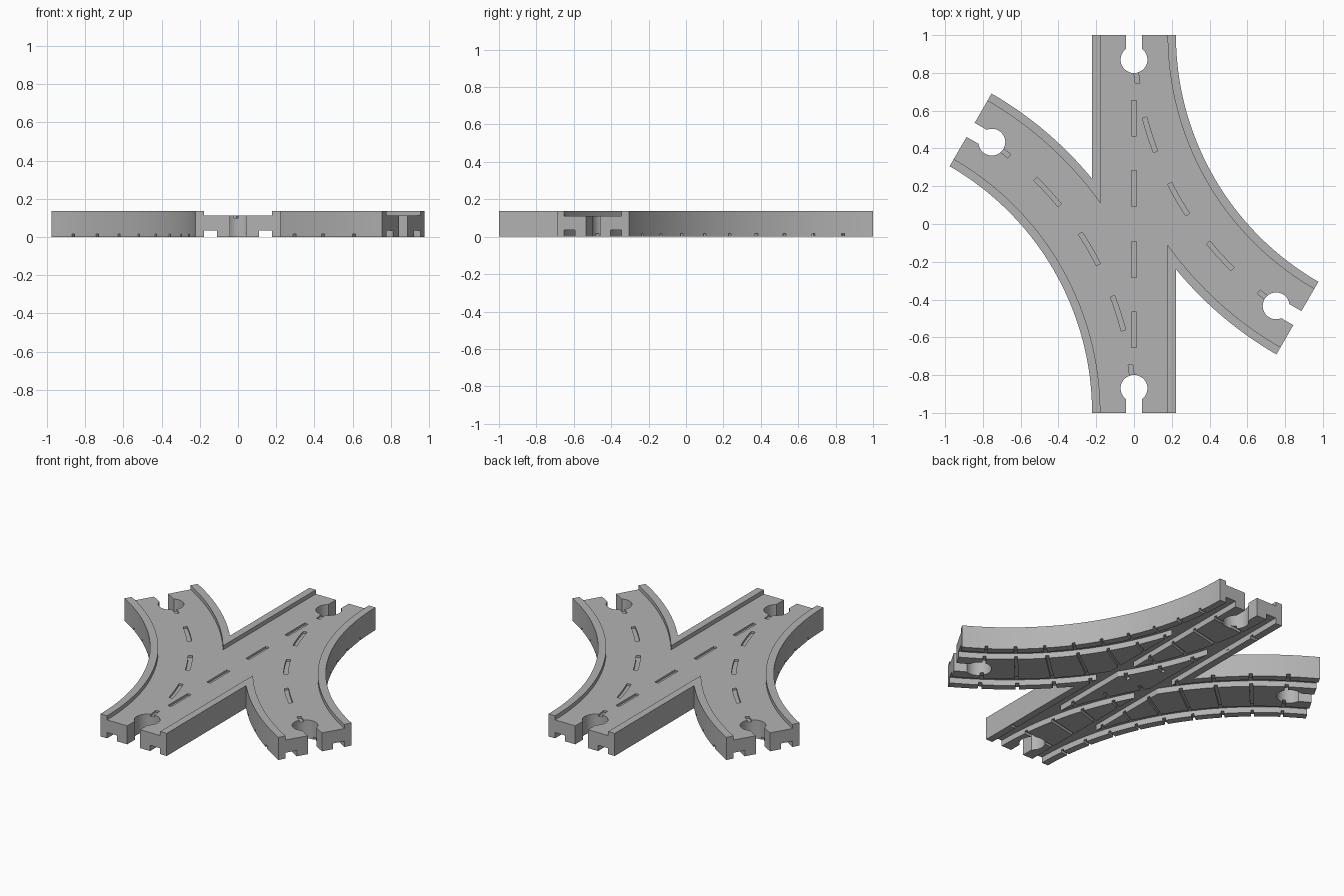
import bpy
import bmesh
from math import acos, asin, cos, sin, pi, radians

cube = bpy.data.objects.get("Cube")
if cube:
    bpy.data.objects.remove(cube, do_unlink=True)

RADIUS = 1.73      # centre line of each curved branch
HALF = 0.222       # half width of the track
ROAD = 0.178       # half width between the kerbs
DECK, TOP = 0.112, 0.137
SWEEP = 60

grey = bpy.data.materials.new("light_grey")
grey.use_nodes = True
colour = (0.45, 0.45, 0.45, 1)
grey.diffuse_color = colour
grey.node_tree.nodes["Principled BSDF"].inputs["Base Color"].default_value = colour


def turned(points):
    """The same points turned half a circle about the middle."""
    return [(-x, -y) for x, y in points]


def arc(r, start, end, steps=40):
    """Points on the left branch, angles in degrees."""
    angles = [radians(start + (end - start) * i / steps) for i in range(steps + 1)]
    return [(r * cos(a) - RADIUS, r * sin(a) - 1) for a in angles]


def arc_strip(offset_in, offset_out, start, end, steps=40):
    return (arc(RADIUS + offset_in, start, end, steps)
            + arc(RADIUS + offset_out, end, start, steps))


def rectangle(x0, x1, y0, y1):
    return [(x0, y0), (x1, y0), (x1, y1), (x0, y1)]


def junction(w, extra=0):
    """Outline of the straight track with a branch at either end."""
    meet = acos((RADIUS - w) / (RADIUS + w)) * 180 / pi
    end = SWEEP + extra
    side = arc(RADIUS - w, -extra, end) + arc(RADIUS + w, end, meet)
    side.append((-w, 1 + extra * 0.03))
    return side + turned(side)


def keyhole(x, y, angle):
    """Connector socket opening outwards at an end of the track."""
    radius, neck = 0.071, 0.043
    gap = asin(neck / radius)
    steps = 28
    points = []
    for i in range(steps + 1):
        a = pi / 2 + gap + (2 * pi - 2 * gap) * i / steps
        points.append((radius * cos(a), radius * sin(a) - 0.13))
    points += [(neck, 0.05), (-neck, 0.05)]
    c, s = cos(angle), sin(angle)
    return [(x + u * c - v * s, y + u * s + v * c) for u, v in points]


def prisms(name, outlines, z0, z1):
    bm = bmesh.new()
    for outline in outlines:
        face = bm.faces.new([bm.verts.new((x, y, z0)) for x, y in outline])
        up = bmesh.ops.extrude_face_region(bm, geom=[face], use_keep_orig=True)
        moved = [v for v in up["geom"] if isinstance(v, bmesh.types.BMVert)]
        bmesh.ops.translate(bm, verts=moved, vec=(0, 0, z1 - z0))
    bmesh.ops.recalc_face_normals(bm, faces=bm.faces)
    mesh = bpy.data.meshes.new(name)
    bm.to_mesh(mesh)
    bm.free()
    obj = bpy.data.objects.new(name, mesh)
    bpy.context.collection.objects.link(obj)
    mesh.materials.append(grey)
    return obj


def carve(body, name, outlines, z0, z1):
    cutter = prisms(name, outlines, z0, z1)
    cutter.hide_render = True
    mod = body.modifiers.new(name, "BOOLEAN")
    mod.operation = "DIFFERENCE"
    mod.solver = "EXACT"
    mod.object = cutter
    bpy.context.view_layer.objects.active = body
    bpy.ops.object.modifier_apply(modifier=name)
    bpy.data.objects.remove(cutter, do_unlink=True)


# Solid track, then the sunken road between the kerbs
track = prisms("track_junction", [junction(HALF)], 0, TOP)
carve(track, "road_cut", [junction(ROAD, 2)], DECK, TOP + 0.1)

# Rail grooves under the straight track and both branches
LOW, GROOVE = -0.1, 0.035
IN, OUT = 0.11, ROAD
carve(track, "straight_grooves",
      [rectangle(IN, OUT, -1.1, 1.1), rectangle(-OUT, -IN, -1.1, 1.1)], LOW, GROOVE)
branch_grooves = [arc_strip(IN, OUT, -2, SWEEP + 2), arc_strip(-OUT, -IN, -2, SWEEP + 2)]
carve(track, "left_grooves", branch_grooves, LOW, GROOVE)
carve(track, "right_grooves", [turned(g) for g in branch_grooves], LOW, GROOVE)

# Narrow sleeper slots across the underside of the branches
slots = [arc_strip(-HALF - 0.004, HALF + 0.004, 6.1 * k - 0.3, 6.1 * k + 0.3, 1)
         for k in range(1, 10)]
carve(track, "left_slots", slots, LOW, 0.016)
carve(track, "right_slots", [turned(s) for s in slots], LOW, 0.016)

# Sunken lane dashes along the straight road and the branches
D = 0.012
dashes = [rectangle(-D, D, y - 0.095, y + 0.095) for y in (-0.56, -0.187, 0.187, 0.56)]
for k in range(5):
    start = 2.2 + 12.4 * k
    dash = arc_strip(-D, D, start, start + 6.3, 6)
    dashes += [dash, turned(dash)]
carve(track, "lane_dashes", dashes, DECK - 0.012, TOP + 0.1)

# Connector sockets at the four ends
a = radians(SWEEP)
straight_socket = keyhole(0, 1, 0)
branch_socket = keyhole(RADIUS * (cos(a) - 1), RADIUS * sin(a) - 1, a)
sockets = [straight_socket, branch_socket]
carve(track, "sockets", sockets + [turned(s) for s in sockets], LOW, TOP + 0.1)

# Smooth curves with crisp edges
bpy.ops.object.select_all(action="DESELECT")
track.select_set(True)
bpy.context.view_layer.objects.active = track
bpy.ops.object.shade_smooth_by_angle(angle=radians(30))
